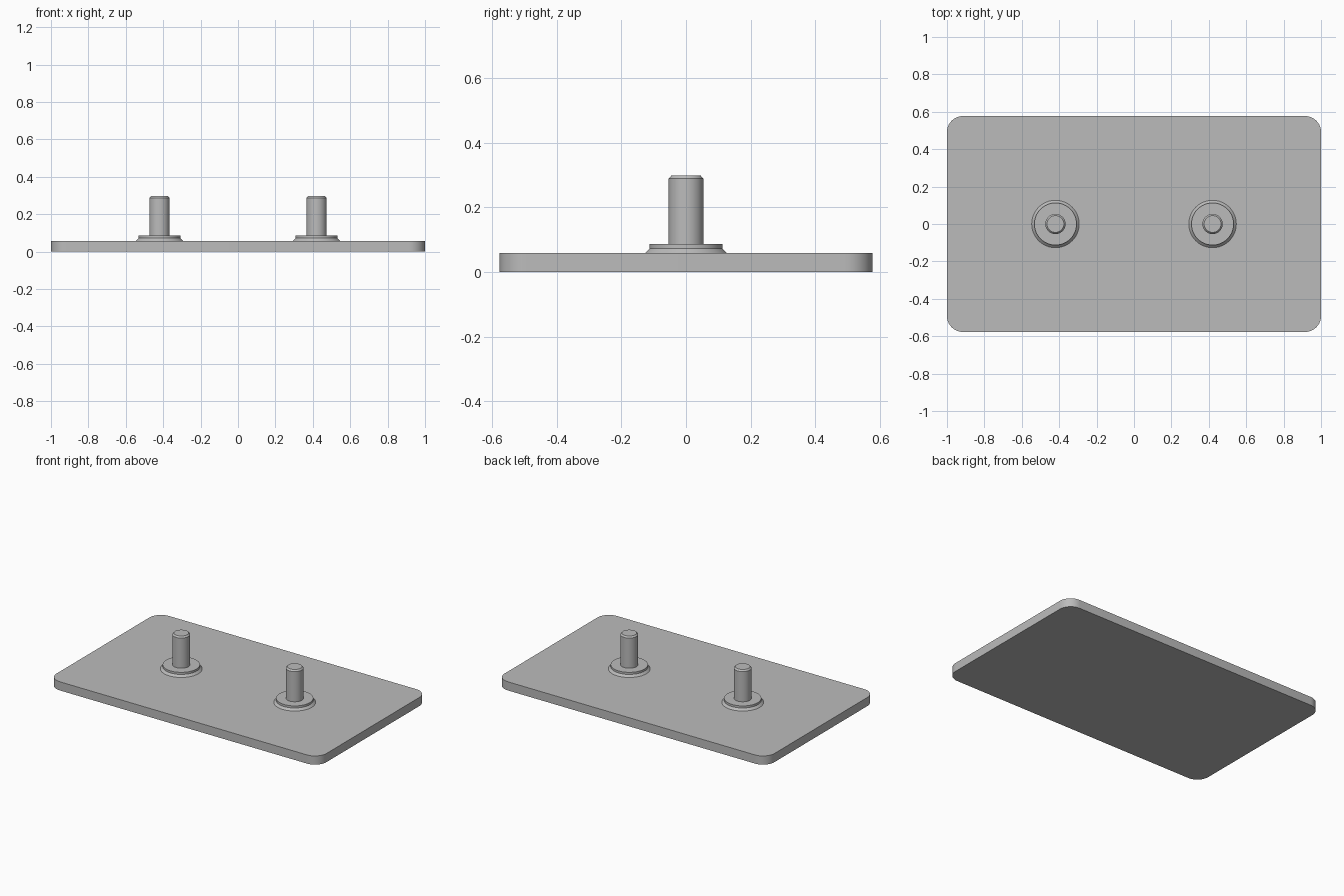
import bpy
import math

if "Cube" in bpy.data.objects:
    bpy.data.objects.remove(bpy.data.objects["Cube"], do_unlink=True)

# Single bare-metal colour
metal = bpy.data.materials.new("grey_metal")
metal.use_nodes = True
metal.diffuse_color = (0.5, 0.5, 0.5, 1)
metal.node_tree.nodes["Principled BSDF"].inputs["Base Color"].default_value = (0.5, 0.5, 0.5, 1)


def make_object(name, verts, faces, location=(0, 0, 0)):
    mesh = bpy.data.meshes.new(name)
    mesh.from_pydata(verts, [], faces)
    mesh.materials.append(metal)
    obj = bpy.data.objects.new(name, mesh)
    obj.location = location
    bpy.context.collection.objects.link(obj)
    bpy.ops.object.select_all(action="DESELECT")
    obj.select_set(True)
    bpy.context.view_layer.objects.active = obj
    bpy.ops.object.shade_smooth_by_angle(angle=math.radians(30))
    return obj


def stack_rings(name, rings, location=(0, 0, 0)):
    """Join equal-length rings, listed bottom to top, into a capped solid."""
    n = len(rings[0])
    verts = [v for ring in rings for v in ring]
    faces = [tuple(reversed(range(n))), tuple(range(len(verts) - n, len(verts)))]
    for k in range(len(rings) - 1):
        a, b = k * n, (k + 1) * n
        for i in range(n):
            j = (i + 1) % n
            faces.append((a + i, a + j, b + j, b + i))
    return make_object(name, verts, faces, location)


def circle(r, z, n=48):
    return [(r * math.cos(math.tau * i / n), r * math.sin(math.tau * i / n), z)
            for i in range(n)]


def rounded_rectangle(hx, hy, r, z, steps=10):
    ring = []
    for q, (sx, sy) in enumerate([(1, 1), (-1, 1), (-1, -1), (1, -1)]):
        for s in range(steps + 1):
            a = math.pi / 2 * (q + s / steps)
            ring.append((sx * (hx - r) + r * math.cos(a),
                         sy * (hy - r) + r * math.sin(a), z))
    return ring


# Base plate with rounded vertical corners
PLATE_TOP = 0.058
stack_rings("base_plate", [rounded_rectangle(1, 0.577, 0.085, z) for z in (0, PLATE_TOP)])

# Two studs, each a sloped foot, a round flange and a chamfered pin
foot = [(0.127, PLATE_TOP), (0.113, 0.072)]
flange = [(0.113, 0.072), (0.113, 0.086)]
pin = [(0.054, 0.086), (0.054, 0.288), (0.045, 0.298)]
for side, x in (("left", 0.42), ("right", -0.42)):
    profile = foot + flange[1:] + pin
    stack_rings(side + "_stud", [circle(r, z) for r, z in profile], (x, 0, 0))
